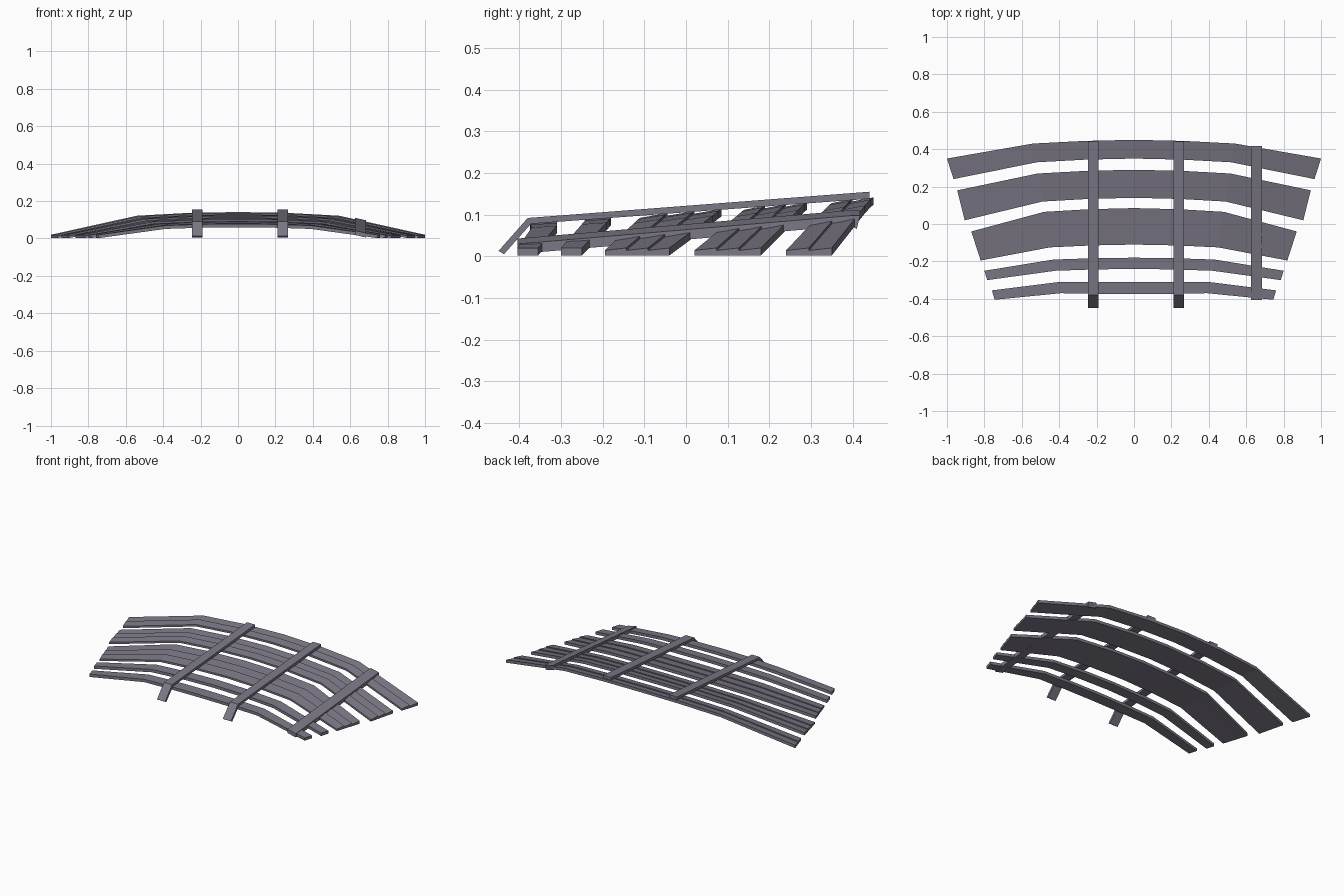
import bpy
import bmesh

cube = bpy.data.objects.get("Cube")
if cube:
    bpy.data.objects.remove(cube)

mat = bpy.data.materials.new("weathered grey")
mat.use_nodes = True
colour = (0.2, 0.187, 0.237, 1)
mat.diffuse_color = colour
mat.node_tree.nodes["Principled BSDF"].inputs["Base Color"].default_value = colour


def sweep(name, sections):
    """Join matching closed cross-sections into one capped solid."""
    bm = bmesh.new()
    rings = [[bm.verts.new(p) for p in s] for s in sections]
    count = len(rings[0])
    for a, b in zip(rings, rings[1:]):
        for i in range(count):
            j = (i + 1) % count
            bm.faces.new((a[i], a[j], b[j], b[i]))
    bm.faces.new(rings[0])
    bm.faces.new(rings[-1])
    bmesh.ops.recalc_face_normals(bm, faces=bm.faces)
    mesh = bpy.data.meshes.new(name)
    bm.to_mesh(mesh)
    bm.free()
    mesh.materials.append(mat)
    obj = bpy.data.objects.new(name, mesh)
    bpy.context.collection.objects.link(obj)


def edge_path(y_mid, knee, tip):
    """Half of a plank edge, from the crown to the tip."""
    z_mid = 0.083 + 0.077 * (y_mid + 0.31)
    z_knee = 0.073 + 0.066 * (knee[1] + 0.31)
    half = (knee[0] / 2, y_mid + 0.3 * (knee[1] - y_mid), z_mid + 0.25 * (z_knee - z_mid))
    return [(0, y_mid, z_mid), half, (*knee, z_knee), (*tip, 0.02)]


def plank(name, lanes, front, back):
    """Bent plank whose top is stepped into overlapping lanes."""
    profile = [(1, -0.018), (0, -0.018)]
    for i in range(lanes):
        profile += [(i / lanes, -0.006 if lanes > 1 else 0), ((i + 1) / lanes, 0)]
    half = []
    for f, b in zip(edge_path(*front), edge_path(*back)):
        half.append([tuple(f[k] + (b[k] - f[k]) * t + (dz if k == 2 else 0)
                           for k in range(3)) for t, dz in profile])
    mirrored = [[(-x, y, z) for x, y, z in s] for s in half[:0:-1]]
    sweep(name, mirrored + half)


# Curved planks: lanes, front edge and back edge
plank("front_plank", 1, (-0.375, (0.39, -0.37), (0.745, -0.405)),
      (-0.31, (0.40, -0.31), (0.76, -0.355)))
plank("second_plank", 1, (-0.24, (0.42, -0.25), (0.785, -0.30)),
      (-0.18, (0.43, -0.19), (0.80, -0.25)))
plank("middle_planks", 3, (-0.11, (0.45, -0.125), (0.82, -0.195)),
      (0.085, (0.48, 0.065), (0.87, -0.04)))
plank("rear_planks", 3, (0.14, (0.49, 0.12), (0.905, 0.02)),
      (0.29, (0.515, 0.27), (0.945, 0.18)))
plank("back_planks", 2, (0.35, (0.52, 0.33), (0.965, 0.24)),
      (0.45, (0.54, 0.43), (1.0, 0.35)))


def strap(name, x, width, path, tilt=0):
    """Flat strap following top and bottom points in y and z."""
    sections = []
    for (yt, zt), (yb, zb) in path:
        l, r, d = x - width / 2, x + width / 2, tilt / 2
        sections.append([(l, yt, zt + d), (r, yt, zt - d),
                         (r, yb, zb - d), (l, yb, zb + d)])
    sweep(name, sections)


# Cross straps with a bent front foot
bent = [((-0.45, 0.013), (-0.437, 0.005)),
        ((-0.38, 0.092), (-0.372, 0.078)),
        ((0.44, 0.155), (0.44, 0.138))]
for name, x in (("right_strap", -0.218), ("centre_strap", 0.238)):
    strap(name, x, 0.056, bent)

# Side strap lies on the sloping ends, with a short drop at the back
strap("left_strap", 0.655, 0.058,
      [((-0.405, 0.036), (-0.405, 0.012)),
       ((0.395, 0.104), (0.395, 0.08)),
       ((0.418, 0.104), (0.41, 0.072))], tilt=0.013)
